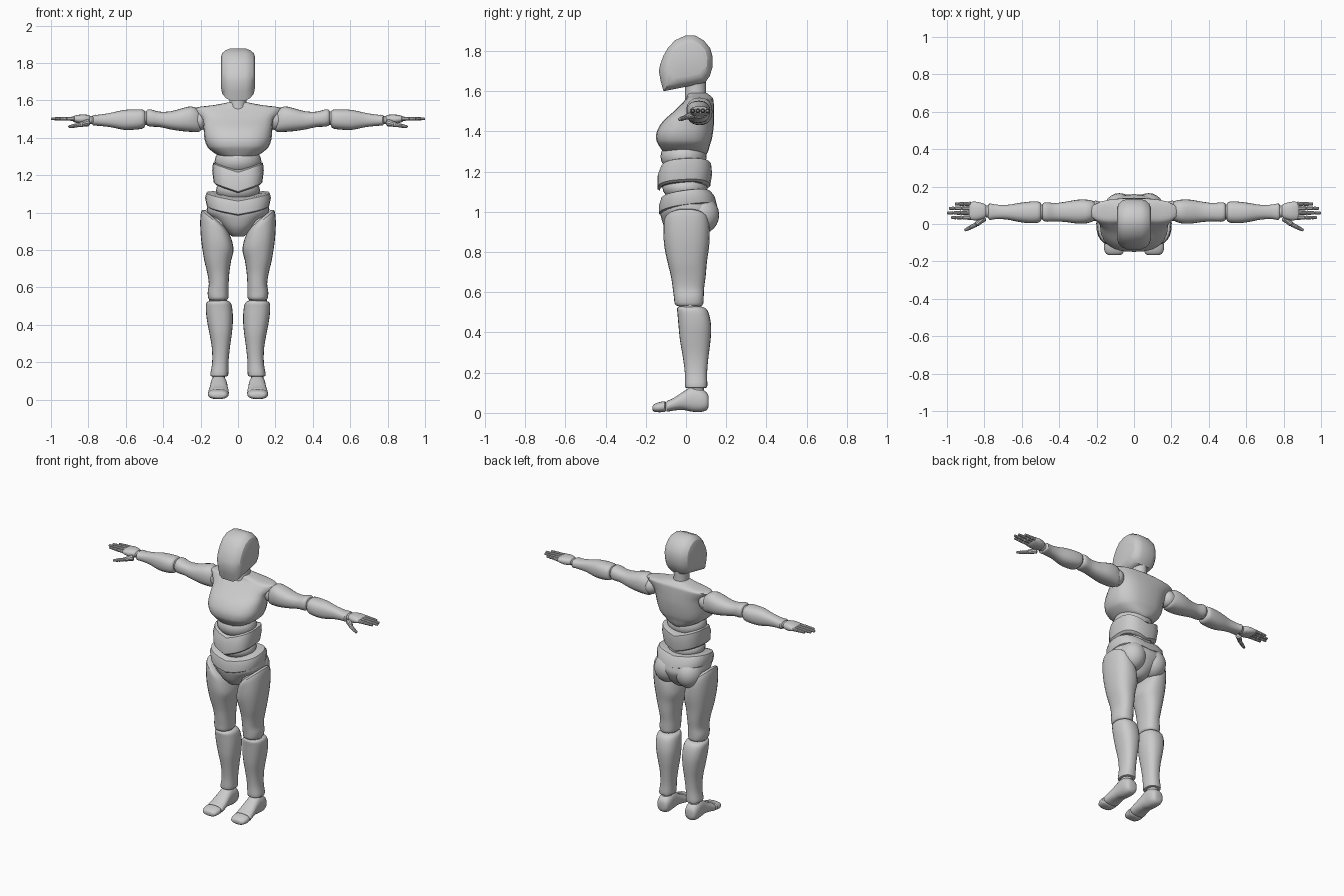
import bpy, bmesh
from math import cos, sin, pi, copysign
from mathutils import Vector, Matrix

PLACE = {'z': lambda t, a, b: Vector((a, b, t)),
         'x': lambda t, a, b: Vector((t, a, b)),
         'y': lambda t, a, b: Vector((a, t, b))}


def spow(v, e):
    return copysign(abs(v) ** e, v)


def catmull(rows, steps):
    """Smooth a list of number tuples."""
    out = []
    for i in range(len(rows) - 1):
        p0, p1, p2, p3 = rows[max(i - 1, 0)], rows[i], rows[i + 1], rows[min(i + 2, len(rows) - 1)]
        for s in range(steps):
            u = s / steps
            out.append(tuple(.5 * (2 * b + (c - a) * u + (2 * a - 5 * b + 4 * c - d) * u * u
                                   + (3 * b - a - 3 * c + d) * u ** 3)
                             for a, b, c, d in zip(p0, p1, p2, p3)))
    return out + [rows[-1]]


def skin(name, loops, mirror=False, angle=35):
    """Bridge closed loops into a capped solid, optionally mirrored across x."""
    bm = bmesh.new()
    vs = [[bm.verts.new(p) for p in loop] for loop in loops]
    n = len(vs[0])
    for A, B in zip(vs, vs[1:]):
        for i in range(n):
            bm.faces.new((A[i], A[(i + 1) % n], B[(i + 1) % n], B[i]))
    bm.faces.new(vs[0])
    bm.faces.new(vs[-1])
    bmesh.ops.recalc_face_normals(bm, faces=bm.faces)
    me = bpy.data.meshes.new(name)
    bm.to_mesh(me)
    bm.free()
    ob = bpy.data.objects.new(name, me)
    bpy.context.collection.objects.link(ob)
    bpy.ops.object.select_all(action='DESELECT')
    ob.select_set(True)
    bpy.context.view_layer.objects.active = ob
    bpy.ops.object.shade_smooth_by_angle(angle=angle * pi / 180)
    if mirror:
        ob.modifiers.new("Mirror", 'MIRROR').use_mirror_merge = False
    return ob


def loft(name, axis, rings, mirror=False, steps=3, sides=24, power=2.4, warp=None):
    """Rings are (position, a_min, a_max, b_min, b_max) along an axis."""
    loops = []
    for t, a0, a1, b0, b1 in catmull(rings, steps):
        loop = []
        for i in range(sides):
            w = 2 * pi * i / sides
            p = PLACE[axis](t, (a0 + a1) / 2 + (a1 - a0) / 2 * spow(cos(w), 2 / power),
                            (b0 + b1) / 2 + (b1 - b0) / 2 * spow(sin(w), 2 / power))
            loop.append(warp(p) if warp else p)
        loops.append(loop)
    return skin(name, loops, mirror)


def body(name, rows, **kw):
    """Centred vertical part from (z, half_width, y_front, y_back)."""
    return loft(name, 'z', [(z, -w, w, f, b) for z, w, f, b in rows], **kw)


def ball(name, c, r, mirror=False):
    rows = []
    for i in range(13):
        a = pi * (i + .08) / 12.16
        k = sin(a)
        rows.append((c[2] - r[2] * cos(a), c[0] - r[0] * k, c[0] + r[0] * k, c[1] - r[1] * k, c[1] + r[1] * k))
    return loft(name, 'z', rows, mirror, steps=1, power=2)


def segment(name, p, q, r0, r1):
    """Finger bone between two points with rounded ends, mirrored."""
    p, q = Vector(p), Vector(q)
    d = q - p
    L = d.length
    m = Matrix.Translation(p) @ d.to_track_quat('Z', 'Y').to_matrix().to_4x4()
    rows = [(t * L, -r, r, -r, r) for t, r in
            ((0, r0 * .6), (.1, r0), (.5, (r0 + r1) * .46), (.88, r1), (1, r1 * .55))]
    loft(name, 'z', rows, True, steps=1, sides=10, power=2, warp=lambda v: m @ v)


# Head: side outline (y, z) narrowed toward both cheeks
outline = [(-.112, 1.60), (-.126, 1.65), (-.135, 1.70), (-.128, 1.735), (-.113, 1.775), (-.09, 1.815),
           (-.055, 1.853), (0, 1.878), (.045, 1.877), (.088, 1.853), (.12, 1.815), (.133, 1.77),
           (.132, 1.72), (.118, 1.675), (.095, 1.643), (.03, 1.628), (-.045, 1.613)]
loops = []
for x, k in ((-.09, .62), (-.084, .78), (-.066, .92), (-.04, 1), (.04, 1), (.066, .92), (.084, .78), (.09, .62)):
    loops.append([Vector((x, .01 + (y - .01) * k, 1.765 + (z - 1.765) * k)) for y, z in outline])
skin("head", loops, angle=28)
body("neck", [(1.50, .055, -.01, .11), (1.58, .046, -.005, .10), (1.67, .046, -.005, .10)], power=2)

# Torso
body("chest", [(1.283, .04, -.10, .10), (1.30, .095, -.115, .11), (1.335, .148, -.138, .12),
               (1.36, .168, -.148, .128), (1.40, .18, -.145, .135), (1.45, .184, -.115, .14),
               (1.50, .192, -.06, .14), (1.54, .222, -.02, .138), (1.562, .226, 0, .135),
               (1.575, .13, .005, .125), (1.59, .05, .01, .105)], power=2.6)
ball("upper_abdomen", (0, -.012, 1.275), (.125, .115, .085))
body("waist_band", [(1.112, .118, -.13, .105), (1.12, .13, -.143, .12), (1.18, .138, -.142, .13),
                    (1.222, .134, -.125, .126), (1.228, .12, -.11, .11)], steps=1, power=2.7,
     warp=lambda v: v + Vector((0, 0, .045 * abs(v.x) / .138 + .05 * v.y)))
ball("lower_abdomen", (0, -.005, 1.12), (.118, .112, .07))

# Pelvis
body("hip_band", [(1.0, .15, -.125, .14), (1.008, .168, -.134, .155), (1.05, .176, -.134, .145),
                  (1.078, .168, -.125, .125), (1.083, .152, -.11, .11)], steps=1, power=2.5,
     warp=lambda v: v + Vector((0, 0, .03 * abs(v.x) / .17 + .13 * v.y)))
body("pelvis", [(.872, .03, -.05, .06), (.885, .048, -.075, .09), (.92, .085, -.105, .125),
                (.965, .13, -.122, .15), (1.0, .165, -.128, .16), (1.04, .165, -.125, .15)], power=2.3)
ball("buttock", (.078, .075, .985), (.085, .09, .095), True)


# Legs
def groin(v):
    s = min(max((v.z - .74) / .2, 0), 1)
    return v + Vector((0, 0, s * (v.x - .115) * .85))


ball("hip_joint", (.105, .0, .94), (.065, .08, .065), True)
loft("thigh", 'z', [(.53, .07, .145, -.035, .07), (.54, .053, .158, -.055, .085), (.575, .05, .162, -.06, .088),
                    (.62, .05, .156, -.066, .09), (.68, .046, .165, -.075, .098), (.75, .036, .182, -.092, .104),
                    (.83, .024, .198, -.108, .115), (.90, .03, .202, -.112, .118), (.945, .045, .194, -.108, .11),
                    (.962, .065, .175, -.08, .085)], True, warp=groin)
ball("knee_joint", (.107, .018, .535), (.048, .052, .05), True)
loft("shin", 'z', [(.125, .06, .14, .0, .1), (.135, .052, .148, -.006, .106), (.20, .051, .138, -.006, .105),
                   (.28, .043, .14, -.016, .112), (.36, .032, .154, -.03, .122), (.43, .027, .167, -.037, .125),
                   (.49, .031, .172, -.042, .115), (.52, .04, .167, -.044, .098), (.53, .06, .145, -.03, .07)], True)
loft("ankle_joint", 'z', [(.08, .07, .135, .015, .09), (.15, .07, .135, .015, .09)], True, power=2)
loft("foot", 'y', [(.113, .08, .125, .035, .08), (.104, .066, .14, .015, .1), (.075, .057, .148, .005, .12),
                   (.03, .057, .148, .006, .13), (-.01, .055, .15, .014, .108), (-.06, .05, .157, .012, .075),
                   (-.092, .05, .16, .006, .06), (-.098, .06, .15, .012, .053)], True)
loft("toes", 'y', [(-.1, .06, .15, .012, .052), (-.106, .05, .16, .005, .058), (-.135, .052, .16, .003, .053),
                   (-.158, .06, .15, .006, .044), (-.166, .075, .135, .014, .034)], True, steps=2)

# Arms
ball("shoulder_joint", (.205, .07, 1.495), (.05, .055, .055), True)
loft("upper_arm", 'x', [(.195, .04, .1, 1.445, 1.51), (.21, .02, .12, 1.432, 1.55), (.25, .004, .13, 1.432, 1.568),
                        (.30, .002, .13, 1.436, 1.558), (.36, .01, .12, 1.445, 1.542),
                        (.42, .014, .112, 1.458, 1.54), (.465, .012, .116, 1.46, 1.552),
                        (.485, .018, .112, 1.466, 1.55), (.49, .03, .1, 1.48, 1.535)], True)
ball("elbow_joint", (.495, .064, 1.505), (.035, .04, .037), True)
loft("forearm", 'x', [(.495, .03, .1, 1.475, 1.53), (.505, .01, .118, 1.452, 1.55), (.55, .004, .12, 1.444, 1.552),
                      (.61, .01, .113, 1.443, 1.549), (.68, .024, .102, 1.457, 1.534),
                      (.74, .026, .104, 1.464, 1.524), (.772, .022, .11, 1.466, 1.523),
                      (.78, .035, .098, 1.475, 1.513)], True)
ball("wrist_joint", (.785, .067, 1.495), (.025, .032, .022), True)

# Hands
loft("palm", 'x', [(.79, .045, .095, 1.485, 1.515), (.798, .032, .106, 1.475, 1.522),
                   (.835, .02, .118, 1.474, 1.525), (.872, .022, .118, 1.483, 1.519),
                   (.882, .03, .11, 1.49, 1.512)], True)
for name, y, tip in (("index", .034, .978), ("middle", .059, 1.0), ("ring", .084, .99), ("little", .107, .958)):
    xs = [.872 + (tip - .872) * f for f in (0, .42, .74, 1)]
    for k in range(3):
        r = .0125 - .0015 * k
        segment(f"{name}_finger_{k + 1}", (xs[k], y, 1.502), (xs[k + 1], y, 1.502), r, r - .0015)
segment("thumb_1", (.8, .035, 1.482), (.845, -.004, 1.47), .02, .014)
segment("thumb_2", (.842, -.002, 1.47), (.878, -.02, 1.464), .0125, .011)
segment("thumb_3", (.875, -.019, 1.464), (.906, -.034, 1.46), .0115, .008)
